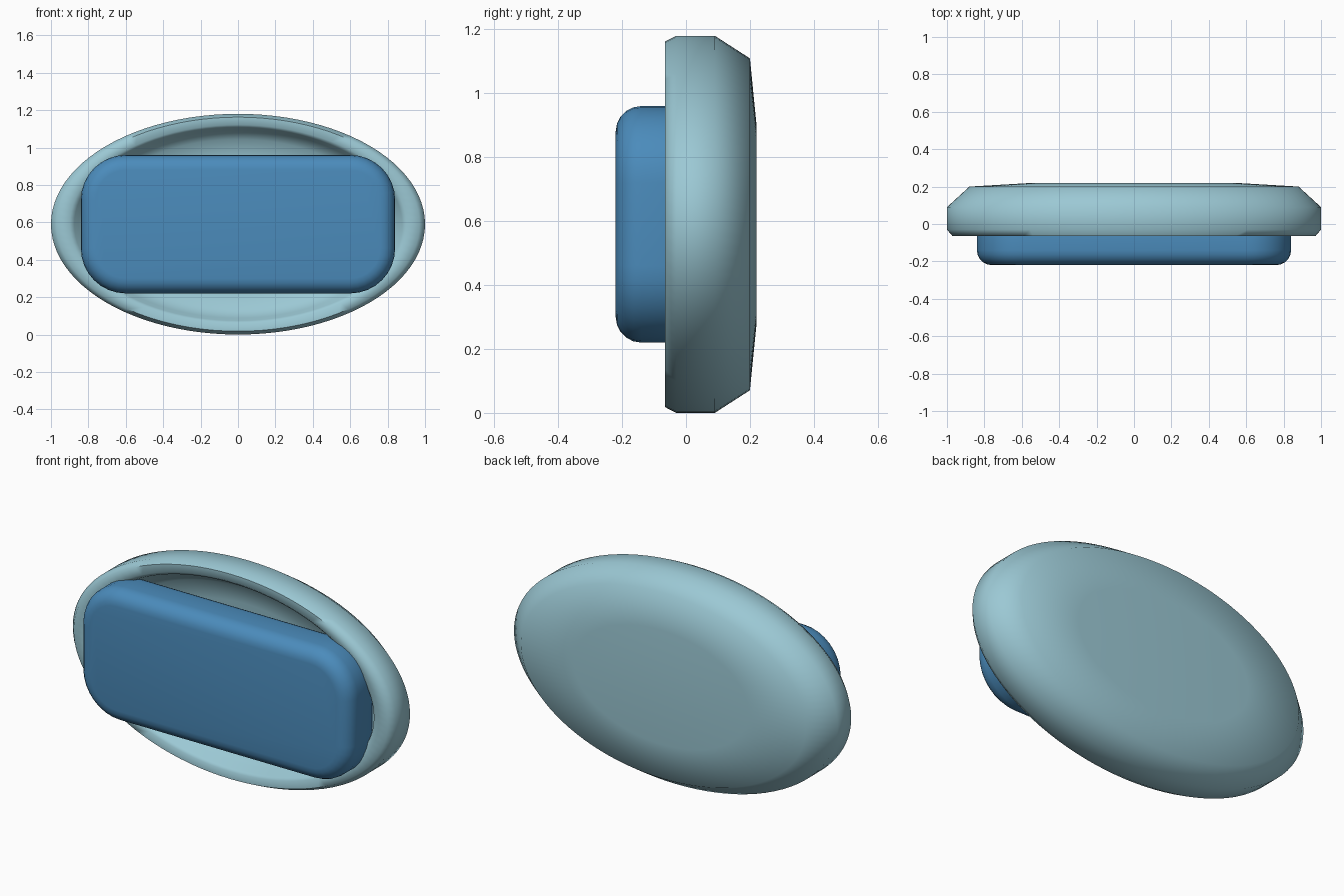
import bpy, bmesh, math

if "Cube" in bpy.data.objects:
    bpy.data.objects.remove(bpy.data.objects["Cube"])

CZ = 0.59  # height of the centre


def finish(name, bm, color, angle):
    bmesh.ops.recalc_face_normals(bm, faces=bm.faces)
    me = bpy.data.meshes.new(name)
    bm.to_mesh(me)
    bm.free()
    ob = bpy.data.objects.new(name, me)
    bpy.context.collection.objects.link(ob)
    mat = bpy.data.materials.new(name + "_colour")
    mat.diffuse_color = (*color, 1)
    mat.use_nodes = True
    mat.node_tree.nodes["Principled BSDF"].inputs["Base Color"].default_value = mat.diffuse_color
    me.materials.append(mat)
    bpy.ops.object.select_all(action='DESELECT')
    ob.select_set(True)
    bpy.context.view_layer.objects.active = ob
    bpy.ops.object.shade_smooth_by_angle(angle=math.radians(angle))
    return ob


# Oval dish: profile of (scale, y) swept round an ellipse, hollow at the front
profile = [(0.54, 0.22), (0.88, 0.20), (1.0, 0.09), (1.0, -0.03), (0.97, -0.065),
           (0.90, -0.065), (0.875, -0.05), (0.85, 0.0), (0.77, 0.05), (0.60, 0.07)]
N = 96
bm = bmesh.new()
rings = []
for s, y in profile:
    rings.append([bm.verts.new((s * math.cos(2 * math.pi * i / N), y,
                                CZ + CZ * s * math.sin(2 * math.pi * i / N)))
                  for i in range(N)])
for a, b in zip(rings, rings[1:]):
    for i in range(N):
        j = (i + 1) % N
        bm.faces.new((a[i], a[j], b[j], b[i]))
bm.faces.new(rings[0])
bm.faces.new(rings[-1])
finish("oval_dish", bm, (0.33, 0.58, 0.66), 60)

# Rounded bar sitting in the dish: round the four corners, then the rims
bm = bmesh.new()
bmesh.ops.create_cube(bm, size=1)
for v in bm.verts:
    v.co = (v.co.x * 1.68, v.co.y * 0.26 - 0.09, v.co.z * 0.74 + CZ)
corners = [e for e in bm.edges if abs(e.verts[0].co.y - e.verts[1].co.y) > 0.1]
bmesh.ops.bevel(bm, geom=corners, offset=0.24, offset_type='OFFSET',
                segments=8, profile=0.5, affect='EDGES')
rims = [e for e in bm.edges if abs(e.verts[0].co.y - e.verts[1].co.y) < 0.01]
bmesh.ops.bevel(bm, geom=rims, offset=0.08, offset_type='OFFSET',
                segments=5, profile=0.5, affect='EDGES')
finish("rounded_bar", bm, (0.07, 0.26, 0.5), 40)
